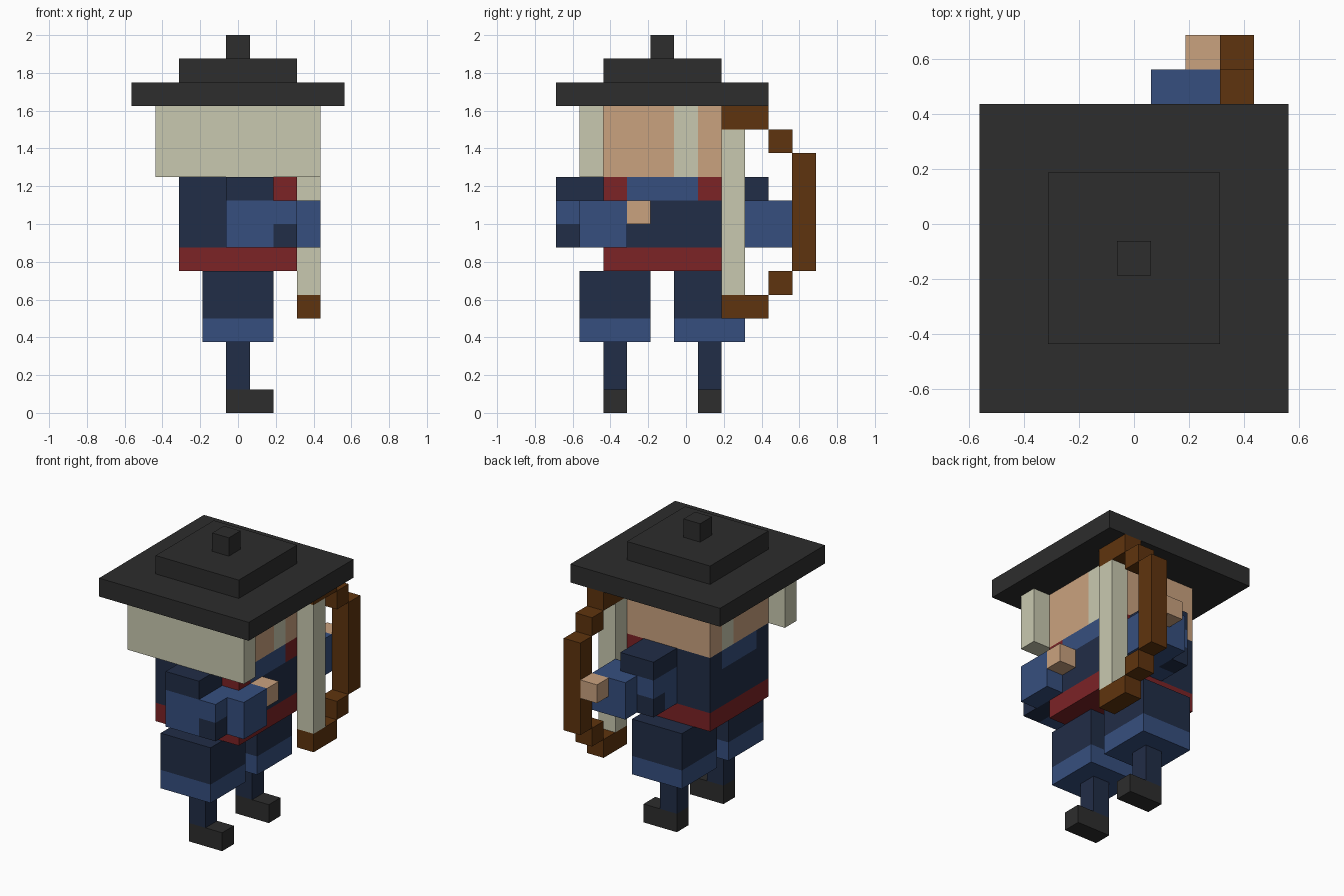
import bpy, bmesh

if "Cube" in bpy.data.objects:
    bpy.data.objects.remove(bpy.data.objects["Cube"])

U = 0.125  # edge of one block


def linear(c):
    c /= 255
    return c / 12.92 if c <= 0.04045 else ((c + 0.055) / 1.055) ** 2.4


COLOURS = {
    "charcoal": (45, 45, 45), "cream": (201, 201, 176), "skin": (202, 162, 127),
    "navy": (33, 45, 71), "blue": (54, 79, 127), "red": (124, 35, 38), "brown": (95, 52, 14),
}
MATS = {}
for name, rgb in COLOURS.items():
    MATS[name] = bpy.data.materials.new(name)
    MATS[name].diffuse_color = [linear(c) for c in rgb] + [1]


def part(name, colour, *boxes):
    """One object made of boxes (x0, x1, y0, y1, z0, z1) in block units."""
    bm = bmesh.new()
    for x0, x1, y0, y1, z0, z1 in boxes:
        verts = bmesh.ops.create_cube(bm, size=1)["verts"]
        for v in verts:
            v.co = (((x1 if v.co.x > 0 else x0) - 0.5) * U,
                    ((y1 if v.co.y > 0 else y0) - 0.5) * U,
                    (z1 if v.co.z > 0 else z0) * U)
    mesh = bpy.data.meshes.new(name)
    bm.to_mesh(mesh)
    bm.free()
    mesh.materials.append(MATS[colour])
    obj = bpy.data.objects.new(name, mesh)
    bpy.context.collection.objects.link(obj)
    return obj


# Stepped hat
for name, r, z in (("hat_brim", 4, 13), ("hat_crown", 2, 14), ("hat_tip", 0, 15)):
    part(name, "charcoal", (-r, r + 1, -1 - r, -r * -1, z, z + 1))

# Head turned towards +y, with side hair and a wide slab of back hair
part("face", "skin", (-2, 3, 1, 2, 10, 13))
part("side_hair", "cream", (-2, 3, 0, 1, 10, 13))
part("head", "skin", (-2, 3, -3, 0, 10, 13))
part("back_hair", "cream", (-3, 4, -4, -3, 10, 13))

# Torso with belt, shirt and collar
part("belt", "red", (-2, 3, -3, 2, 6, 7))
part("jacket", "navy", (-2, 3, -3, 2, 7, 9), (-2, 2, -3, -2, 9, 10), (-2, 2, 1, 2, 9, 10))
part("shirt", "blue", (-2, 3, -2, 1, 9, 10))
part("collar", "red", (2, 3, -3, -2, 9, 10), (2, 3, 1, 2, 9, 10))

# Legs
for side, y in (("right", -3), ("left", 1)):
    part(side + "_trouser", "navy", (-1, 2, y - 1, y + 2, 4, 6))
    part(side + "_trouser_hem", "blue", (-1, 2, y - 1, y + 2, 3, 4))
    part(side + "_shin", "navy", (0, 1, y, y + 1, 1, 3))
    part(side + "_shoe", "charcoal", (0, 2, y, y + 1, 0, 1))

# Arm drawing the string
part("right_shoulder", "navy", (0, 2, -5, -3, 9, 10))
part("right_sleeve", "blue", (0, 2, -5, -3, 7, 9), (2, 3, -5, -3, 8, 9), (3, 4, -4, -2, 7, 9))
part("right_elbow", "navy", (2, 3, -5, -3, 7, 8))
part("right_hand", "skin", (3, 4, -2, -1, 8, 9))

# Arm holding the bow
part("left_shoulder", "navy", (0, 2, 2, 4, 9, 10))
part("left_sleeve", "blue", (0, 1, 2, 3, 7, 9), (0, 1, 3, 4, 8, 9),
     (1, 2, 2, 4, 7, 9), (2, 3, 3, 4, 7, 9), (1, 3, 4, 5, 7, 9))
part("left_elbow", "navy", (0, 1, 3, 4, 7, 8))
part("left_hand", "skin", (2, 3, 5, 6, 8, 9))

# Bow
part("bow", "brown", (3, 4, 2, 4, 12, 13), (3, 4, 4, 5, 11, 12), (3, 4, 5, 6, 6, 11),
     (3, 4, 4, 5, 5, 6), (3, 4, 2, 4, 4, 5))
part("bowstring", "cream", (3, 4, 2, 3, 5, 12))

for m in bpy.data.materials:
    if m.users and not m.is_grease_pencil:
        m.use_nodes = True
        m.node_tree.nodes["Principled BSDF"].inputs["Base Color"].default_value = m.diffuse_color
